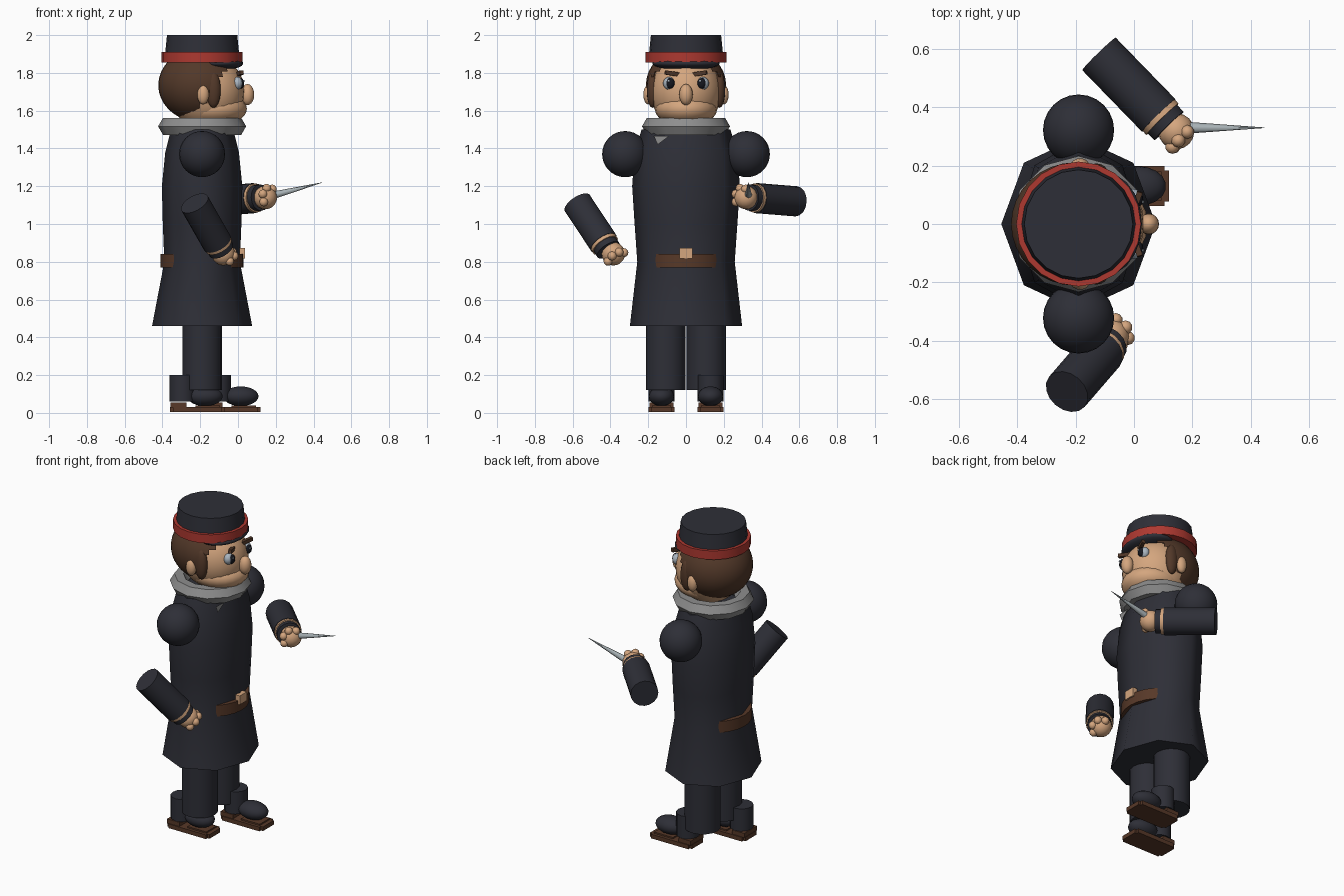
import bpy, bmesh, math
from mathutils import Vector, Matrix

cube = bpy.data.objects.get("Cube")
if cube:
    bpy.data.objects.remove(cube)


def material(name, r, g, b):
    m = bpy.data.materials.new(name)
    m.diffuse_color = (r, g, b, 1)
    m.use_nodes = True
    m.node_tree.nodes["Principled BSDF"].inputs["Base Color"].default_value = (r, g, b, 1)
    return m


CLOTH = material("dark_cloth", .027, .028, .038)
RED = material("red_band", .42, .04, .03)
HAIR = material("brown_hair", .085, .04, .022)
LEATHER = material("brown_leather", .095, .04, .021)
SKIN = material("skin", .66, .38, .21)
FUR = material("grey_fur", .27, .27, .27)
STEEL = material("steel", .38, .43, .45)
EYE = material("eye_grey", .4, .46, .52)
PUPIL = material("pupil_black", .008, .009, .014)


def finish(name, bm, mat, angle=50):
    bmesh.ops.recalc_face_normals(bm, faces=bm.faces)
    me = bpy.data.meshes.new(name)
    bm.to_mesh(me)
    bm.free()
    ob = bpy.data.objects.new(name, me)
    bpy.context.collection.objects.link(ob)
    me.materials.append(mat)
    bpy.context.view_layer.objects.active = ob
    bpy.ops.object.select_all(action='DESELECT')
    ob.select_set(True)
    bpy.ops.object.shade_smooth_by_angle(angle=math.radians(angle))
    return ob


def ball(name, mat, loc, radii, seg=20, keep=None):
    bm = bmesh.new()
    bmesh.ops.create_uvsphere(bm, u_segments=seg, v_segments=seg * 2 // 3, radius=1)
    bm.transform(Matrix.Translation(loc) @ Matrix.Diagonal((*radii, 1)))
    if keep:
        gone = [f for f in bm.faces if not keep(f.calc_center_median())]
        bmesh.ops.delete(bm, geom=gone, context='FACES')
    return finish(name, bm, mat)


def box(name, mat, loc, size, bevel=0):
    bm = bmesh.new()
    bmesh.ops.create_cube(bm, size=1)
    bm.transform(Matrix.Translation(loc) @ Matrix.Diagonal((*size, 1)))
    if bevel:
        upright = [e for e in bm.edges
                   if abs(e.verts[0].co.z - e.verts[1].co.z) > size[2] / 2]
        bmesh.ops.bevel(bm, geom=upright, offset=bevel, segments=2, affect='EDGES')
    return finish(name, bm, mat, 30)


def rod(name, mat, start, end, r1, r2=None, seg=16):
    start, end = Vector(start), Vector(end)
    axis = end - start
    bm = bmesh.new()
    bmesh.ops.create_cone(bm, cap_ends=True, segments=seg, radius1=r1,
                          radius2=r1 if r2 is None else r2, depth=axis.length)
    turn = axis.to_track_quat('Z', 'Y').to_matrix().to_4x4()
    bm.transform(Matrix.Translation((start + end) / 2) @ turn)
    return finish(name, bm, mat)


def loft(name, mat, cx, rings, seg, angle=50):
    """Stack of elliptical rings (z, x radius, y radius), capped."""
    bm = bmesh.new()
    loops = []
    for z, rx, ry in rings:
        loops.append([bm.verts.new((cx + rx * math.cos(i * math.tau / seg),
                                    ry * math.sin(i * math.tau / seg), z))
                      for i in range(seg)])
    for a, b in zip(loops, loops[1:]):
        for i in range(seg):
            j = (i + 1) % seg
            bm.faces.new((a[i], a[j], b[j], b[i]))
    bm.faces.new(loops[0])
    bm.faces.new(loops[-1])
    return finish(name, bm, mat, angle)


CX = -0.19  # body axis; the figure faces +x

# Coat, belt and buckle
loft("coat", CLOTH, CX, [(.46, .265, .297), (.8, .2, .258), (1.0, .208, .272),
                         (1.2, .213, .285), (1.38, .195, .272), (1.5, .165, .235)], 8, 60)
rod("belt", LEATHER, (CX, 0, .77), (CX, 0, .84), .22, seg=24)
box("buckle", SKIN, (.022, 0, .845), (.03, .07, .055))

# Fur collar
bpy.ops.mesh.primitive_torus_add(major_segments=12, minor_segments=6, major_radius=.181,
                                 minor_radius=.052, location=(CX, 0, 1.517))
collar = bpy.context.object
collar.name = "collar"
collar.data.materials.append(FUR)
bpy.ops.object.shade_smooth_by_angle(angle=math.radians(40))

# Small fur tuft on the chest
bm = bmesh.new()
tuft = [bm.verts.new(p) for p in ((-.035, -.17, 1.465), (-.03, -.09, 1.465), (-.035, -.15, 1.42))]
bm.faces.new(tuft)
bmesh.ops.solidify(bm, geom=bm.faces[:], thickness=.009)
finish("fur_tuft", bm, FUR)

# Head
ball("face", SKIN, (-.165, 0, 1.7), (.2, .188, .2), 24)
ball("jaw", SKIN, (-.135, 0, 1.61), (.182, .165, .095), 24)
ball("hair", HAIR, (-.2, 0, 1.735), (.222, .212, .195), 32,
     lambda c: c.x < -.2 + .6 * (c.z - 1.6) or c.z > 1.82)
ball("nose", SKIN, (.05, 0, 1.685), (.036, .036, .056), 16)

for side, label in ((1, "left"), (-1, "right")):
    ball(label + "_ear", SKIN, (-.185, side * .2, 1.685), (.032, .026, .052), 14)
    ball(label + "_sideburn", HAIR, (-.13, side * .178, 1.71), (.04, .03, .095), 14)
    ball(label + "_eyeball", EYE, (-.002, side * .089, 1.745), (.027, .032, .034), 14)
    ball(label + "_pupil", PUPIL, (.016, side * .083, 1.745), (.016, .023, .028), 12)
    ball(label + "_eye_glint", EYE, (.031, side * .083 - .008, 1.757), (.004, .006, .006), 8)
    brow = box(label + "_eyebrow", HAIR, (0, 0, 0), (.02, .075, .022))
    brow.location = (.008, side * .075, 1.797)
    brow.rotation_euler = (side * .15, 0, side * -.35)

# Cap
ball("cap_visor", CLOTH, (-.1, 0, 1.85), (.128, .178, .036), 20)
rod("cap_band", RED, (CX, 0, 1.855), (CX, 0, 1.91), .214, seg=20)
rod("cap_crown", CLOTH, (CX, 0, 1.9), (CX, 0, 2.0), .196, .186, seg=20)


# Forearm with trimmed cuff, hand and knuckles
def forearm(label, start, end, hand):
    start, end, hand = Vector(start), Vector(end), Vector(hand)
    d = (end - start).normalized()
    rod(label + "_sleeve", CLOTH, start, end, .08)
    rod(label + "_cuff_trim", SKIN, end - d * .012, end + d * .018, .077)
    rod(label + "_cuff", CLOTH, end + d * .015, end + d * .05, .07)
    ball(label + "_hand", SKIN, hand, (.062, .062, .062), 16)
    across = d.cross(Vector((0, 0, 1))).normalized()
    up = across.cross(d)
    for i in range(4):
        a = math.radians(-30 + i * 50)
        p = hand + d * .03 + (across * math.cos(a) + up * math.sin(a)) * .05
        ball(f"{label}_finger_{i + 1}", SKIN, p, (.024, .024, .024), 10)


forearm("right", (-.23, -.575, 1.11), (-.11, -.436, .9), (-.078, -.385, .842))
forearm("left", (-.12, .583, 1.12), (.085, .372, 1.137), (.145, .318, 1.14))
rod("blade", STEEL, (.17, .33, 1.148), (.447, .33, 1.22), .021, .001, seg=8)

# Shoulders, legs and boots, with the left foot a step ahead
for side, label, step in ((1, "left", .19), (-1, "right", 0)):
    y = side * .13
    ball(label + "_shoulder", CLOTH, (CX, side * .322, 1.37), (.122, .122, .122), 24)
    rod(label + "_leg", CLOTH, (CX, side * .107, .12), (CX, side * .107, .55), .104)
    rod(label + "_boot", CLOTH, (-.295 + step, y, .06), (-.295 + step, y, .2), .068, seg=12)
    ball(label + "_toe", CLOTH, (-.175 + step, y, .088), (.095, .068, .052), 18)
    box(label + "_sole", LEATHER, (-.215 + step, y, .017), (.29, .137, .026), .015)
    box(label + "_heel", LEATHER, (-.315 + step, y, .042), (.085, .125, .028))
    box(label + "_insole", LEATHER, (-.16 + step, y, .033), (.13, .1, .012))
